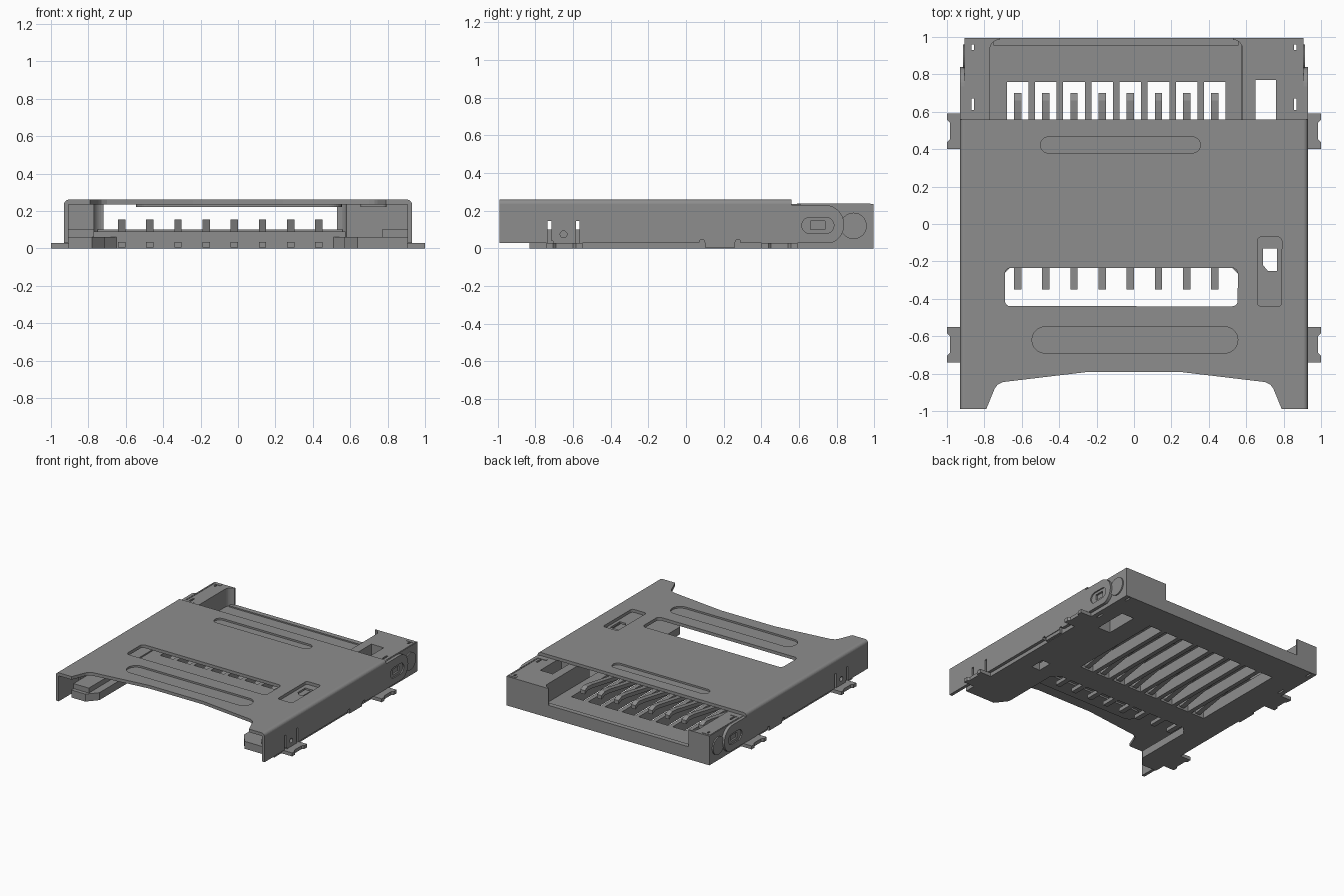
import bpy, bmesh, math
from mathutils import Matrix

cube = bpy.data.objects.get("Cube")
if cube:
    bpy.data.objects.remove(cube, do_unlink=True)

grey = bpy.data.materials.new("mid_grey")
grey.use_nodes = True
grey.diffuse_color = (0.27, 0.27, 0.27, 1)
grey.node_tree.nodes["Principled BSDF"].inputs["Base Color"].default_value = (0.27, 0.27, 0.27, 1)

# local profile axes to model axes, by extrusion direction
AXES = {
    "z": Matrix.Identity(4),
    "x": Matrix(((0, 0, 1, 0), (1, 0, 0, 0), (0, 1, 0, 0), (0, 0, 0, 1))),
    "y": Matrix(((1, 0, 0, 0), (0, 0, 1, 0), (0, 1, 0, 0), (0, 0, 0, 1))),
}


def plate(name, loops, lo, hi, axis="z"):
    """Extrude an outline (first loop) with holes (other loops) from lo to hi."""
    cu = bpy.data.curves.new(name, "CURVE")
    cu.dimensions = "2D"
    cu.fill_mode = "BOTH"
    cu.extrude = abs(hi - lo) / 2
    for pts in loops:
        sp = cu.splines.new("POLY")
        sp.points.add(len(pts) - 1)
        for p, (a, b) in zip(sp.points, pts):
            p.co = (a, b, 0, 1)
        sp.use_cyclic_u = True
        sp.use_smooth = False
    tmp = bpy.data.objects.new(name + "_outline", cu)
    bpy.context.scene.collection.objects.link(tmp)
    dg = bpy.context.evaluated_depsgraph_get()
    dg.update()
    me = bpy.data.meshes.new_from_object(tmp.evaluated_get(dg))
    bpy.data.objects.remove(tmp, do_unlink=True)
    me.transform(AXES[axis] @ Matrix.Translation((0, 0, (lo + hi) / 2)))
    bm = bmesh.new()
    bm.from_mesh(me)
    bmesh.ops.remove_doubles(bm, verts=bm.verts, dist=1e-5)
    bmesh.ops.recalc_face_normals(bm, faces=bm.faces)
    for f in bm.faces:
        f.smooth = False
        f.material_index = 0
    bm.to_mesh(me)
    bm.free()
    me.materials.clear()
    me.materials.append(grey)
    ob = bpy.data.objects.new(name, me)
    bpy.context.scene.collection.objects.link(ob)
    return ob


def arc(cx, cy, r, a0, a1, n=8):
    return [(cx + r * math.cos(math.radians(a0 + (a1 - a0) * i / n)),
             cy + r * math.sin(math.radians(a0 + (a1 - a0) * i / n))) for i in range(n + 1)]


def rrect(x0, x1, y0, y1, r):
    return (arc(x1 - r, y0 + r, r, -90, 0)[:-1] + arc(x1 - r, y1 - r, r, 0, 90)[:-1]
            + arc(x0 + r, y1 - r, r, 90, 180)[:-1] + arc(x0 + r, y0 + r, r, 180, 270)[:-1])


def rect(x0, x1, y0, y1):
    return [(x0, y0), (x1, y0), (x1, y1), (x0, y1)]


def circle(x, y, r):
    return arc(x, y, r, 0, 360, 32)[:-1]


def flip(pts):
    return [(-x, y) for x, y in pts]


# cover top: front edge cut back between two legs, window and pressed ribs
edge = [(.905, -.99), (.79, -.99), (.745, -.88), (.73, -.86), (.70, -.845), (.24, -.79)]
outline = [(-.905, .56)] + flip(edge) + edge[::-1] + [(.905, .56)]
ribs = [rrect(-.5, .355, .38, .465, .042), rrect(-.545, .555, -.69, -.55, .069)]
pocket = rrect(.66, .79, -.44, -.07, .02)
window = rrect(-.69, .555, -.44, -.235, .03)
plate("cover_top", [outline, window, pocket] + ribs, .235, .26)
for i, rib in enumerate(ribs):
    plate(f"cover_pressed_rib_{i + 1}", [rib], .222, .246)
tongue = [(.66, -.44), (.79, -.44), (.79, -.07), (.765, -.07), (.765, -.25),
          (.715, -.25), (.69, -.22), (.69, -.13), (.765, -.13), (.765, -.07), (.66, -.07)]
tongue = tongue[:4] + [(.765, -.12), (.69, -.12), (.69, -.22), (.715, -.25), (.765, -.25),
                       (.775, -.25), (.775, -.07), (.79, -.07)]
plate("cover_spring_tongue", [rrect(.655, .795, -.445, -.065, .02),
                              [(.765, -.13), (.69, -.13), (.69, -.22), (.715, -.25), (.765, -.25)]],
      .22, .236)

# cover sides: clip slits at the front, rounded tab at the back
wall = [(-.99, .03), (-.735, .03), (-.735, .145), (-.715, .145), (-.715, .04),
        (-.585, .04), (-.585, .145), (-.565, .145), (-.565, .03)]
wall += [(.07, .03), (.075, .045), (.095, .045), (.1, .03),
         (.26, .03), (.265, .045), (.285, .045), (.29, .03)]
wall += arc(.735, .127, .105, -68, 90, 14) + [(.56, .232), (.56, .235), (-.99, .235)]
oval = rrect(.615, .785, .08, .165, .042)

# floor, back blocks and shared openings of the housing
PITCH, FIRST, COUNT = .1506, -.622, 8
centres = [FIRST + PITCH * i for i in range(COUNT)]
slots = [rect(c - .058, c + .058, -.02, .76) for c in centres]
well = rect(.65, .76, .5, .77)
nicks = [rect(.855, .87, .93, .98), rect(.855, .87, .61, .67)]
base = [(-.905, -.83), (-.78, -.83), (-.71, -.75), (-.71, -.28), (-.65, -.22),
        (.51, -.22), (.57, -.28), (.57, -.74), (.64, -.83), (.905, -.83),
        (.905, .995), (-.905, .995)]
plate("housing_base", [base, well, rect(.69, .765, -.25, -.13)] + slots
      + nicks + [flip(n) for n in nicks], 0, .06)
plate("housing_floor", [rect(-.77, .575, -.22, .98)] + slots, .06, .09)
plate("housing_back_rim", [rect(-.75, .56, .955, .995)], .06, .1)
left_block = ([(.905, .995), (.905, .4), (.58, .4)] + arc(.53, .935, .05, 0, 90, 6) + [(.53, .995)])
right_block = ([(-.905, .995), (-.905, .4), (-.77, .4)] + arc(-.72, .935, .05, 180, 90, 6) + [(-.72, .995)])
plate("housing_left_block", [left_block, well] + nicks, .06, .235)
plate("housing_right_block", [right_block] + [flip(n) for n in nicks], .06, .235)

# mirrored parts
lug = [(.88, -.095), (1, -.095), (1, -.06), (.985, -.045), (.985, .045),
       (1, .06), (1, .095), (.88, .095)]
latch = [(.89, .59), (.82, .59), (.82, .61), (.9, .61), (.9, .98), (.83, .98), (.83, .96), (.89, .96)]
for side, s in (("left", 1), ("right", -1)):
    m = (lambda p: p) if s == 1 else flip
    plate(f"cover_{side}_wall", [wall, circle(-.65, .075, .018), oval], s * .905, s * .93, "x")
    plate(f"cover_{side}_bend", [m([(.905, .235)] + arc(.905, .235, .025, 0, 90))], -.99, .56, "y")
    plate(f"{side}_latch_inset", [oval, rect(.662, .738, .1, .145)], s * .9, s * .92, "x")
    plate(f"{side}_round_boss", [circle(.89, .12, .07)], s * .9, s * .915, "x")
    plate(f"{side}_latch_strip", [m(latch)], .234, .238)
    plate(f"{side}_guide_rail", [m(rect(.77, .905, -.8, .45))], .06, .1)
    plate(f"{side}_bottom_clip", [m(rect(.88, .925, .1, .26))], .004, .04)
    for end, y in (("front", -.645), ("back", .497)):
        plate(f"{end}_{side}_solder_lug", [m([(a, b + y) for a, b in lug])], 0, .028)
        plate(f"{end}_{side}_lug_riser", [m(rect(.905, .93, y - .06, y + .06))], .02, .05)

# row of spring contacts: flat tail, rising arm, hooked tip
path = [(-.35, .02), (-.2, .02), (0, .03), (.6, .135), (.66, .14), (.7, .122)]
strip = [(y, z + .015) for y, z in path] + [(y, z - .015) for y, z in reversed(path)]
for i, c in enumerate(centres):
    plate(f"contact_{i + 1}", [strip], c - .02, c + .02, "x")
